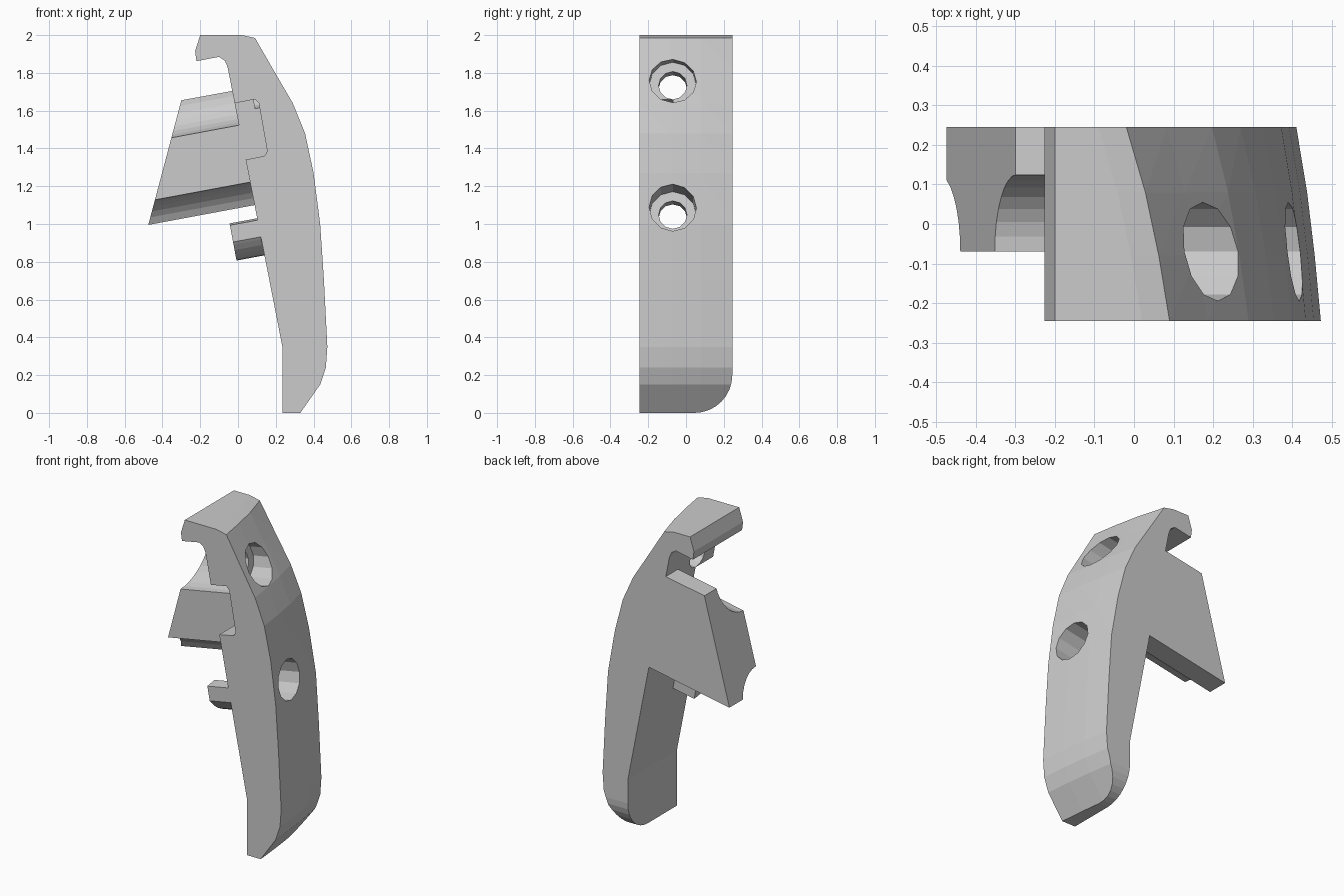
import bpy, bmesh, math
from mathutils import Vector

if "Cube" in bpy.data.objects:
    bpy.data.objects.remove(bpy.data.objects["Cube"])

U = Vector((0.983, 0, 0.183))      # screw axis direction
W = Vector((-0.183, 0, 0.983))     # up along the tilted inner face
X, Y, Z = Vector((1, 0, 0)), Vector((0, 1, 0)), Vector((0, 0, 1))
AXES = [Vector((-0.03, -0.07, 1.715)), Vector((0.10, -0.07, 1.03))]
H = 0.245


def loft(name, rings):
    """Closed solid through a series of matching point rings."""
    bm = bmesh.new()
    vs = [[bm.verts.new(p) for p in r] for r in rings]
    n = len(vs[0])
    bm.faces.new(vs[0])
    bm.faces.new(vs[-1][::-1])
    for a, b in zip(vs, vs[1:]):
        for i in range(n):
            j = (i + 1) % n
            bm.faces.new((a[j], a[i], b[i], b[j]))
    bmesh.ops.recalc_face_normals(bm, faces=bm.faces)
    bmesh.ops.triangulate(bm, faces=[f for f in bm.faces if len(f.verts) == 4])
    me = bpy.data.meshes.new(name)
    bm.to_mesh(me)
    bm.free()
    ob = bpy.data.objects.new(name, me)
    bpy.context.collection.objects.link(ob)
    return ob


def prism(name, pts, o, a, b, d, d0, d1):
    """Extrude a 2D outline (axes a, b) along d from d0 to d1."""
    return loft(name, [[o + a * p + b * q + d * t for p, q in pts] for t in (d0, d1)])


def side_prism(name, pts, y0, y1):
    return prism(name, pts, Vector(), X, Z, Y, y0, y1)


def arc(r, a0, a1, n):
    return [(r * math.cos(math.radians(a0 + (a1 - a0) * i / n)),
             r * math.sin(math.radians(a0 + (a1 - a0) * i / n))) for i in range(n + 1)]


def rod(name, o, r, t0, t1, n):
    return prism(name, arc(r, 0, 360, n)[:-1], o, Y, W, U, t0, t1)


def boolean(ob, other, op):
    m = ob.modifiers.new(op, 'BOOLEAN')
    m.operation, m.solver, m.object = op, 'EXACT', other
    bpy.context.view_layer.objects.active = ob
    bpy.ops.object.modifier_apply(modifier=m.name)
    bpy.data.objects.remove(other)


# curved panel: outer side leans inwards towards +y
inner = [(0.235, 0), (0.235, 0.35), (-0.055, 1.83), (-0.07, 1.865), (-0.10, 1.885),
         (-0.22, 1.862), (-0.227, 1.915), (-0.20, 2.0)]
outer = [(0.02, 2.0), (0.09, 1.985), (0.185, 1.82), (0.29, 1.64), (0.355, 1.48), (0.40, 1.27),
         (0.435, 1.0), (0.455, 0.70), (0.473, 0.35), (0.465, 0.24), (0.435, 0.15), (0.33, 0)]
rings = []
for y, k in ((-H, 0), (-0.08, 0.25), (0.08, 0.56), (H, 1)):
    ring = [Vector((x, y, z)) for x, z in inner]
    for x, z in outer:
        ring.append(Vector((x - k * (0.062 + 0.048 * max(0, z - 1)), y, z)))
    rings.append(ring)
panel = loft("grip_panel", rings)

# rounded lower corner
r = 0.2
corner = [(H + 0.1, r), (H + 0.1, -0.1), (H - r, -0.1)]
corner += [(H - r + p, r + q) for p, q in arc(r, 270, 360, 8)]
boolean(panel, prism("corner_cutter", corner, Vector(), Y, Z, X, 0, 0.7), 'DIFFERENCE')

# front side pocket
pocket = [(-0.12, 1.62), (0.09, 1.66), (0.11, 1.64), (0.155, 1.385), (0.14, 1.36), (-0.08, 1.317)]
boolean(panel, side_prism("pocket_cutter", pocket, -0.4, -0.07), 'DIFFERENCE')

# inner block with clearance around both screws
block = side_prism("inner_block", [(-0.30, 1.655), (0.0, 1.71), (0.12, 1.106), (-0.475, 0.995)],
                   -0.07, H)
for o in AXES:
    boolean(block, rod("clearance_cutter", o, 0.195, -0.7, 0.01, 32), 'DIFFERENCE')
boolean(panel, block, 'UNION')

# quarter sleeve below the lower screw
sleeve = [(-0.175, -0.01), (-0.175, -0.10)] + arc(0.2, 215, 270, 5) + arc(0.1, 270, 180, 5)
boolean(panel, prism("quarter_sleeve", sleeve, AXES[1], Y, W, U, -0.147, 0.08), 'UNION')

# counterbored screw holes
for o in AXES:
    boolean(panel, rod("bore_cutter", o, 0.125, 0.10, 0.7, 12), 'DIFFERENCE')
    boolean(panel, rod("hole_cutter", o, 0.075, -0.1, 0.2, 12), 'DIFFERENCE')
